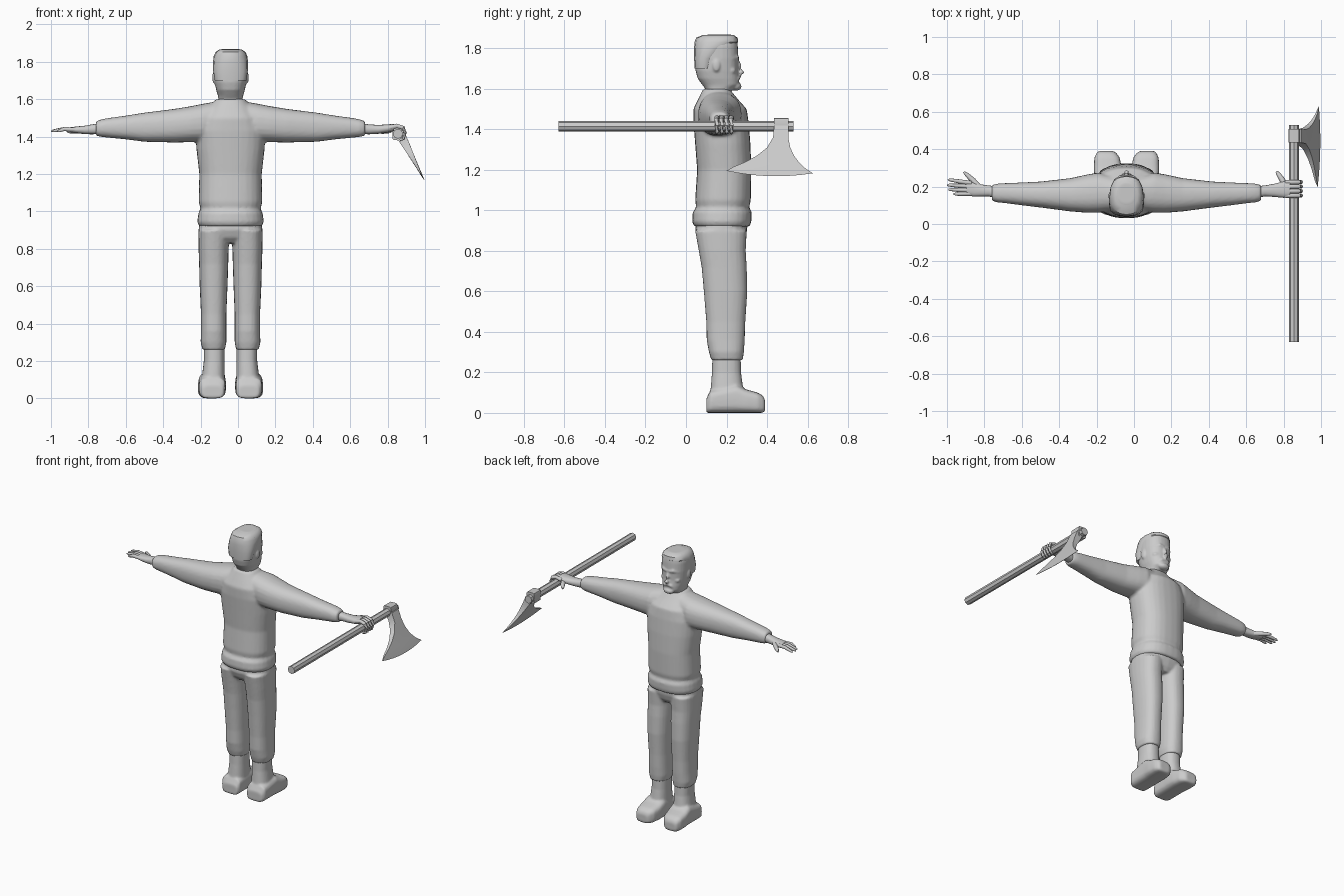
import bpy, bmesh, math
from mathutils import Vector

CX = -0.04  # the body's own centre line
grey = bpy.data.materials.new("plain grey")
grey.diffuse_color = (0.6, 0.6, 0.6, 1)


def loft(bm, axis, rings, n=24, p=2.4):
    """Closed skin through (position, u0, u1, v0, v1) superellipse rings."""
    loops = []
    for t, u0, u1, v0, v1 in rings:
        loop = []
        for i in range(n):
            a = 2 * math.pi * i / n
            c, s = math.cos(a), math.sin(a)
            u = (u0 + u1) / 2 + (u1 - u0) / 2 * math.copysign(abs(c) ** (2 / p), c)
            v = (v0 + v1) / 2 + (v1 - v0) / 2 * math.copysign(abs(s) ** (2 / p), s)
            co = {'x': (t, u, v), 'y': (u, t, v), 'z': (u, v, t)}[axis]
            loop.append(bm.verts.new(co))
        loops.append(loop)
    skin(bm, loops)


def skin(bm, loops):
    n = len(loops[0])
    for a, b in zip(loops, loops[1:]):
        for i in range(n):
            bm.faces.new((a[i], a[(i + 1) % n], b[(i + 1) % n], b[i]))
    bm.faces.new(loops[0])
    bm.faces.new(loops[-1][::-1])


def tube(bm, pts, radii, n=10):
    """Round tapered limb along points."""
    pts = [Vector(q) for q in pts]
    loops = []
    for i, q in enumerate(pts):
        d = pts[min(i + 1, len(pts) - 1)] - pts[max(i - 1, 0)]
        rot = d.to_track_quat('Z', 'Y')
        loops.append([bm.verts.new(q + rot @ Vector((radii[i] * math.cos(k * 2 * math.pi / n),
                      radii[i] * math.sin(k * 2 * math.pi / n), 0))) for k in range(n)])
    skin(bm, loops)


def ball(bm, centre, size):
    made = bmesh.ops.create_uvsphere(bm, u_segments=12, v_segments=8, radius=1)['verts']
    for v in made:
        v.co = Vector([c + s * k for c, s, k in zip(centre, size, v.co)])


def finish(name, bm, voxel=0, smooth=3, angle=40):
    bmesh.ops.recalc_face_normals(bm, faces=bm.faces)
    me = bpy.data.meshes.new(name)
    bm.to_mesh(me)
    bm.free()
    me.materials.append(grey)
    ob = bpy.data.objects.new(name, me)
    bpy.context.collection.objects.link(ob)
    bpy.context.view_layer.objects.active = ob
    ob.select_set(True)
    if voxel:  # weld overlapping volumes into one soft skin
        r = ob.modifiers.new("weld", 'REMESH')
        r.mode, r.voxel_size, r.use_smooth_shade = 'VOXEL', voxel, True
        s = ob.modifiers.new("soften", 'SMOOTH')
        s.factor, s.iterations = 0.5, smooth
    else:
        bpy.ops.object.shade_smooth_by_angle(angle=math.radians(angle))
    ob.select_set(False)
    return ob


def sides(rings, side):
    """Turn (t, inner, outer, ...) offsets from the centre line into x spans."""
    return [(r[0],) + tuple(sorted((CX + side * r[1], CX + side * r[2]))) + r[3:] for r in rings]


def centred(rings):
    return [(z, CX - h, CX + h, y0, y1) for z, h, y0, y1 in rings]


# Sweater: torso with rolled hem, plus both sleeves
bm = bmesh.new()
loft(bm, 'z', centred([
    (.92, .168, .04, .315), (.945, .178, .03, .323), (.99, .172, .033, .325), (1.015, .161, .05, .312),
    (1.05, .17, .045, .32), (1.2, .167, .055, .323), (1.33, .182, .045, .318), (1.43, .188, .037, .31),
    (1.5, .165, .036, .30), (1.55, .12, .06, .255), (1.6, .078, .085, .215)]), 28)
SLEEVE = [(.06, .07, .255, 1.38, 1.59), (.15, .06, .275, 1.37, 1.575), (.21, .06, .265, 1.37, 1.563),
          (.30, .067, .245, 1.368, 1.548), (.46, .088, .227, 1.372, 1.528), (.56, .1, .222, 1.385, 1.512),
          (.66, .113, .218, 1.395, 1.498), (.69, .115, .216, 1.398, 1.492), (.72, .125, .208, 1.405, 1.482)]
for s in (-1, 1):
    loft(bm, 'x', [(CX + s * r[0],) + r[1:] for r in SLEEVE])
finish("sweater", bm, .009)

# Trousers: hips and two legs
bm = bmesh.new()
loft(bm, 'z', centred([(.83, .10, .09, .27), (.86, .15, .06, .29), (.9, .171, .045, .302), (.96, .165, .05, .305)]))
LEG = [(.26, .03, .15, .125, .28), (.30, .022, .16, .113, .286), (.36, .022, .158, .102, .29),
       (.45, .022, .158, .1, .293), (.6, .016, .165, .088, .303), (.72, .012, .168, .077, .30),
       (.8, .01, .171, .063, .295), (.9, .004, .172, .045, .30)]
for s in (-1, 1):
    loft(bm, 'z', sides(LEG, s))
finish("trousers", bm, .008, 2)

# Boots: shaft and foot
for s, side in ((-1, "left"), (1, "right")):
    bm = bmesh.new()
    loft(bm, 'z', sides([(.02, .03, .165, .11, .29), (.1, .03, .155, .12, .285), (.2, .032, .143, .128, .272),
                         (.29, .032, .143, .13, .27)], s))
    loft(bm, 'y', sides([(.10, .04, .15, 0, .07), (.12, .028, .168, 0, .11), (.25, .024, .172, 0, .14),
                         (.30, .026, .175, 0, .115), (.355, .036, .172, 0, .1), (.38, .055, .16, 0, .085),
                         (.39, .07, .15, .01, .065)], s), p=3.5)
    finish(side + "_boot", bm, .008, 2)

# Head: skull, nose, brow, cheeks, moustache, beard and ears
bm = bmesh.new()
loft(bm, 'z', centred([
    (1.53, .075, .08, .225), (1.57, .066, .098, .205), (1.6, .064, .095, .235), (1.62, .068, .08, .262),
    (1.65, .077, .058, .262), (1.69, .085, .047, .257), (1.75, .09, .045, .258), (1.81, .09, .045, .256),
    (1.845, .083, .048, .252), (1.86, .068, .075, .24), (1.868, .045, .11, .22)]), 28)
tube(bm, [(CX, .25, 1.745), (CX, .266, 1.71), (CX, .276, 1.683), (CX, .262, 1.668)], [.008, .011, .015, .008])
ball(bm, (CX, .245, 1.612), (.04, .03, .022))
for s in (-1, 1):
    tube(bm, [(CX + s * .006, .255, 1.75), (CX + s * .035, .25, 1.757), (CX + s * .065, .225, 1.748)], [.009, .012, .008])
    tube(bm, [(CX, .262, 1.66), (CX + s * .025, .256, 1.652), (CX + s * .04, .243, 1.63)], [.01, .01, .006])
    ball(bm, (CX + s * .05, .225, 1.69), (.022, .022, .018))
    ball(bm, (CX + s * .088, .15, 1.715), (.01, .02, .032))
finish("head", bm, .006, 3)

# Cropped hair over the crown, with a ragged fringe edge
bm = bmesh.new()
loft(bm, 'z', centred([(1.7, .084, .043, .135), (1.75, .0925, .04, .15), (1.8, .0935, .04, .215),
                       (1.83, .09, .042, .258), (1.852, .08, .05, .255), (1.866, .06, .085, .235)]), 16)
finish("hair", bm)

# Open hand with spread fingers
bm = bmesh.new()
loft(bm, 'x', [(-.72, .135, .2, 1.415, 1.475), (-.78, .148, .206, 1.412, 1.465), (-.82, .147, .212, 1.413, 1.458),
               (-.86, .147, .222, 1.418, 1.454), (-.895, .155, .228, 1.422, 1.45)], 16)
for base, tip, end in ((.162, .16, -.965), (.18, .184, -.992), (.2, .208, -1.0), (.218, .236, -.995)):
    mid = (base + tip) / 2
    tube(bm, [(-.87, base, 1.437), (-.93, mid, 1.44), (end + .012, tip, 1.431), (end, tip, 1.428)],
         [.012, .0115, .008, .004])
tube(bm, [(-.82, .19, 1.435), (-.86, .232, 1.43), (-.895, .265, 1.427), (-.91, .278, 1.425)], [.016, .015, .011, .005])
finish("open_hand", bm)

# Gripping hand with fingers curled over the handle
bm = bmesh.new()
loft(bm, 'x', [(.64, .135, .2, 1.415, 1.475), (.70, .148, .206, 1.412, 1.465), (.75, .145, .215, 1.415, 1.462),
               (.80, .14, .228, 1.422, 1.465), (.835, .143, .232, 1.43, 1.468)], 16)
for y in (.152, .176, .2, .224):
    tube(bm, [(.81, y, 1.447), (.85, y, 1.457), (.882, y, 1.447), (.892, y, 1.42), (.882, y, 1.388), (.865, y, 1.38)],
         [.012, .0125, .012, .011, .01, .006])
tube(bm, [(.81, .2, 1.435), (.79, .24, 1.43), (.77, .27, 1.425), (.762, .28, 1.422)], [.017, .015, .011, .006])
finish("gripping_hand", bm)

# Axe handle: straight eight-sided shaft
bm = bmesh.new()
tube(bm, [(.855, -.63, 1.415), (.855, .53, 1.415)], [.027, .027], 8)
finish("axe_handle", bm, angle=20)

# Axe head: collar and flared blade leaning outward, thinning to its edge
bm = bmesh.new()
loft(bm, 'y', [(.435, .825, .885, 1.38, 1.457), (.507, .825, .885, 1.38, 1.457)], 16, 6)
ROWS = [(1.42, .435, .507, .03), (1.36, .43, .505, .024), (1.31, .40, .515, .017), (1.27, .35, .535, .012),
        (1.24, .295, .56, .008), (1.215, .235, .59, .005), (1.195, .2, .627, .001)]
STEPS = 8
layers = []
for k in (-1, 1):
    grid = []
    for j, (z, y0, y1, t) in enumerate(ROWS):
        row = []
        for i in range(STEPS + 1):
            f = i / STEPS
            bow = (j / (len(ROWS) - 1)) ** 2 * (.08 * f * (1 - f) + .012 * f)
            zz = z - bow
            row.append(bm.verts.new((.862 + (1.42 - zz) * .53 + k * t, y0 + (y1 - y0) * f, zz)))
        grid.append(row)
    layers.append(grid)
# each row becomes a closed ring: outer face forward, inner face back
skin(bm, [a + b[::-1] for a, b in zip(*layers)])
finish("axe_head", bm, angle=30)
